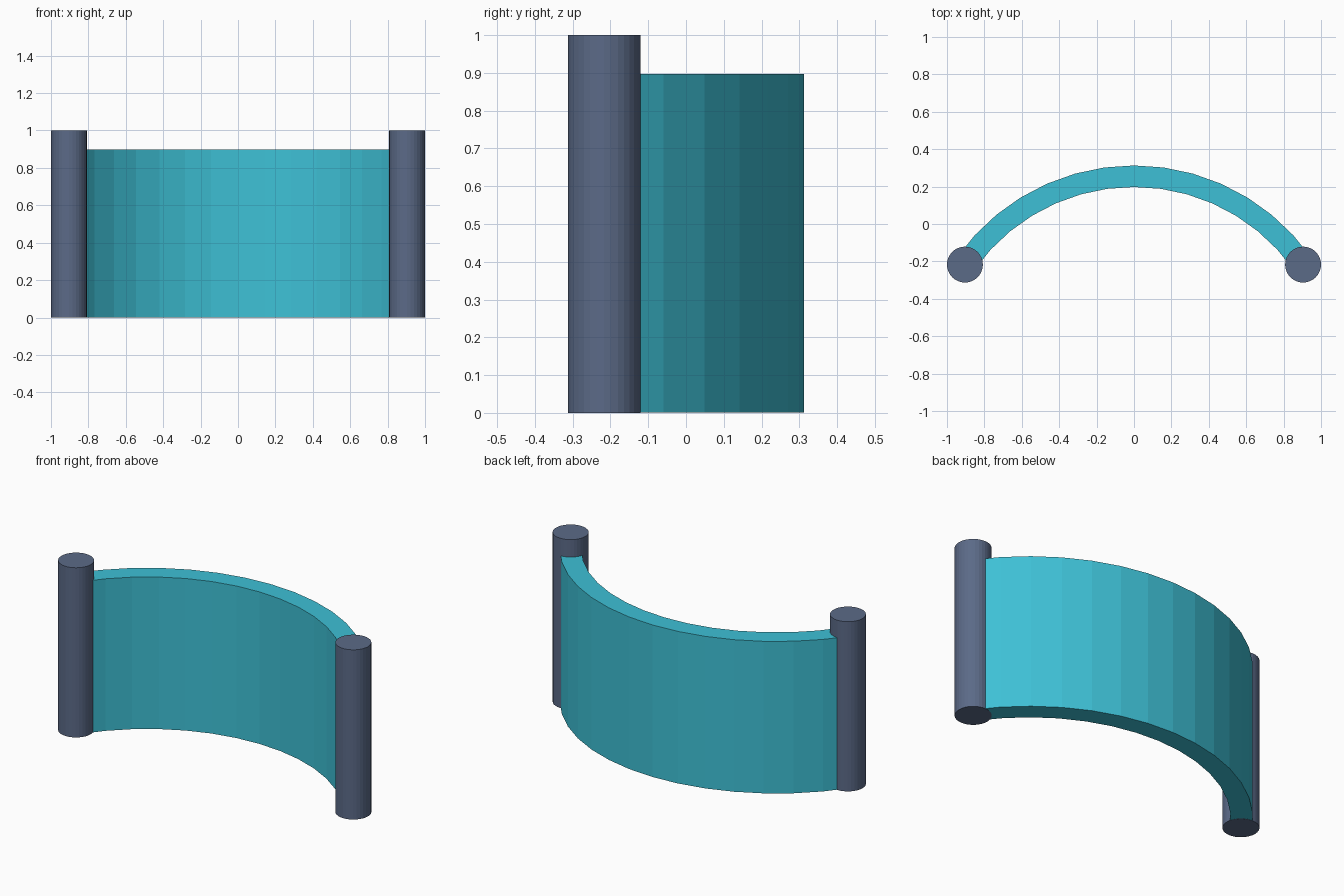
import bpy
import bmesh
from math import sin, cos, asin

cube = bpy.data.objects.get("Cube")
if cube:
    bpy.data.objects.remove(cube, do_unlink=True)


def make_material(name, rgb):
    mat = bpy.data.materials.new(name)
    mat.use_nodes = True
    colour = (*rgb, 1.0)
    mat.diffuse_color = colour
    mat.node_tree.nodes["Principled BSDF"].inputs["Base Color"].default_value = colour
    return mat


teal = make_material("teal", (0.048, 0.53, 0.67))
slate = make_material("slate_blue", (0.105, 0.145, 0.245))

POST_X, POST_Y, POST_RADIUS = 0.904, -0.217, 0.096
WALL_HEIGHT, THICKNESS, CREST_Y = 0.897, 0.115, 0.2555
SEGMENTS = 14

# Arc through both post centres and the crest of the wall
rise = CREST_Y - POST_Y
radius = (POST_X ** 2 + rise ** 2) / (2 * rise)
centre_y = CREST_Y - radius
half_angle = asin(POST_X / radius)

# Curved wall: faceted arc strip, extruded upward
bm = bmesh.new()


def arc(r):
    angles = [half_angle * (2 * i / SEGMENTS - 1) for i in range(SEGMENTS + 1)]
    return [bm.verts.new((r * sin(a), centre_y + r * cos(a), 0.001)) for a in angles]


inner, outer = arc(radius - THICKNESS / 2), arc(radius + THICKNESS / 2)
strip = [bm.faces.new((inner[i], inner[i + 1], outer[i + 1], outer[i]))
         for i in range(SEGMENTS)]
top = bmesh.ops.extrude_face_region(bm, geom=strip, use_keep_orig=True)["geom"]
for v in top:
    if isinstance(v, bmesh.types.BMVert):
        v.co.z = WALL_HEIGHT
bmesh.ops.recalc_face_normals(bm, faces=bm.faces)
mesh = bpy.data.meshes.new("curved_wall")
bm.to_mesh(mesh)
bm.free()
mesh.materials.append(teal)
wall = bpy.data.objects.new("curved_wall", mesh)
bpy.context.collection.objects.link(wall)

# End posts
for name, side in (("left_post", 1), ("right_post", -1)):
    bpy.ops.mesh.primitive_cylinder_add(
        vertices=32, radius=POST_RADIUS, depth=1,
        location=(side * POST_X, POST_Y, 0.5))
    post = bpy.context.object
    post.name = name
    post.data.materials.append(slate)
